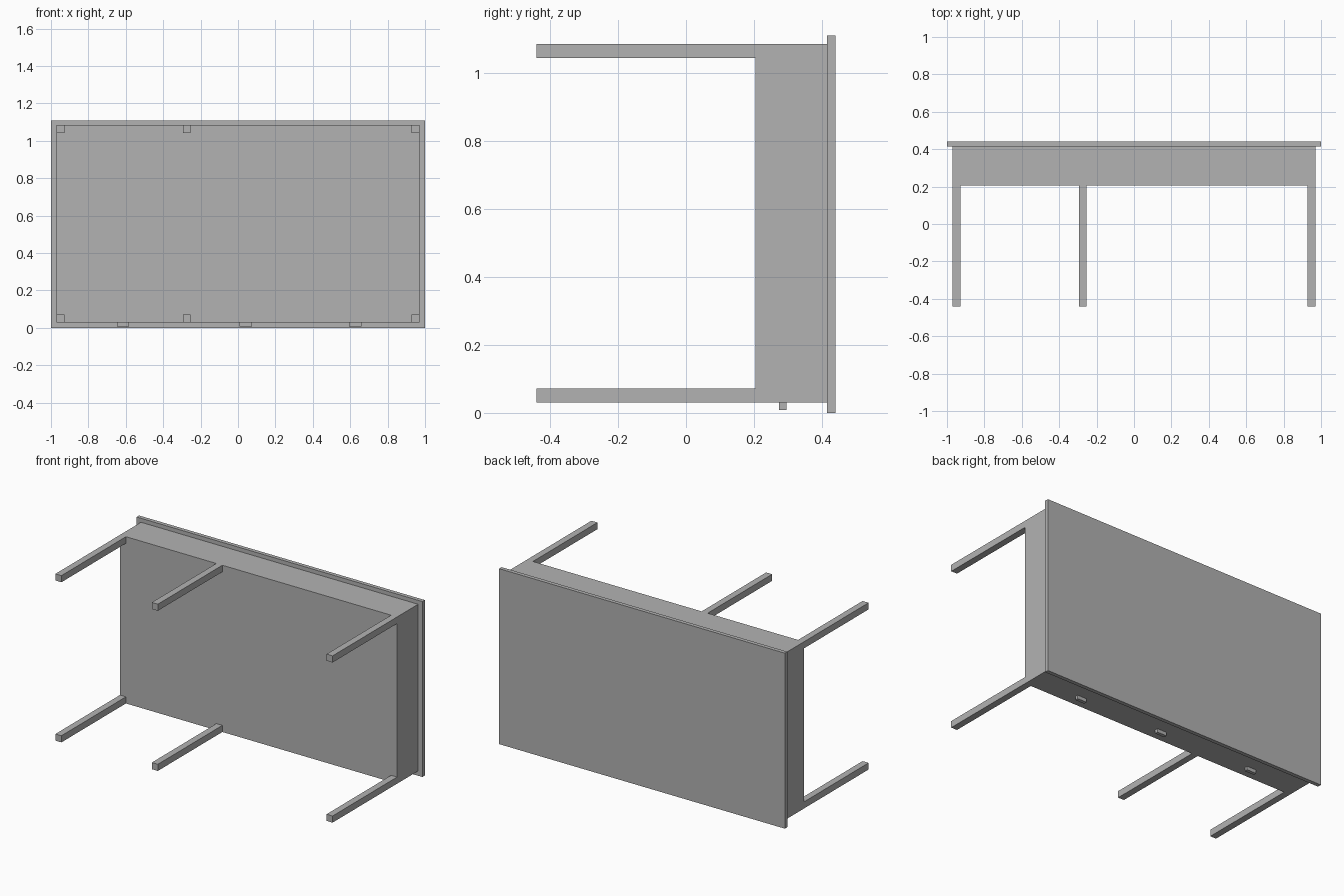
import bpy
import bmesh
from mathutils import Vector

# Remove the default cube
cube = bpy.data.objects.get("Cube")
if cube:
    bpy.data.objects.remove(cube)

# Single plain grey material
grey = bpy.data.materials.new("plain_grey")
grey.use_nodes = True
GREY = (0.448, 0.448, 0.448, 1)
grey.diffuse_color = GREY
grey.node_tree.nodes["Principled BSDF"].inputs["Base Color"].default_value = GREY


def box(name, low, high):
    """Make a flat-shaded box between two opposite corners."""
    low, high = Vector(low), Vector(high)
    bm = bmesh.new()
    bmesh.ops.create_cube(bm, size=1)
    bmesh.ops.scale(bm, vec=high - low, verts=bm.verts)
    mesh = bpy.data.meshes.new(name)
    bm.to_mesh(mesh)
    bm.free()
    mesh.materials.append(grey)
    obj = bpy.data.objects.new(name, mesh)
    obj.location = (low + high) / 2
    bpy.context.collection.objects.link(obj)
    return obj


# The desk lies on its long edge, with its legs pointing to the front
BODY_X, BODY_LOW, BODY_HIGH = 0.97, 0.03, 1.085
BODY_FRONT, TOP_FRONT, TOP_BACK = 0.205, 0.415, 0.44
LEG = 0.042

# Table top and drawer body
box("table_top", (-1, TOP_FRONT, 0), (1, TOP_BACK, 1.11))
box("drawer_body", (-BODY_X, BODY_FRONT, BODY_LOW), (BODY_X, TOP_FRONT, BODY_HIGH))

# Six legs: three along each long edge
for place, x in (("right", -BODY_X), ("middle", -0.295), ("left", BODY_X - LEG)):
    for edge, z in (("lower", BODY_LOW), ("upper", BODY_HIGH - LEG)):
        box(f"{edge}_{place}_leg", (x, -TOP_BACK, z), (x + LEG, BODY_FRONT, z + LEG))

# Drawer handles on the underside
for place, x in (("right", -0.615), ("middle", 0.042), ("left", 0.627)):
    box(f"{place}_drawer_handle", (x - 0.033, 0.274, 0.008), (x + 0.033, 0.295, BODY_LOW))
